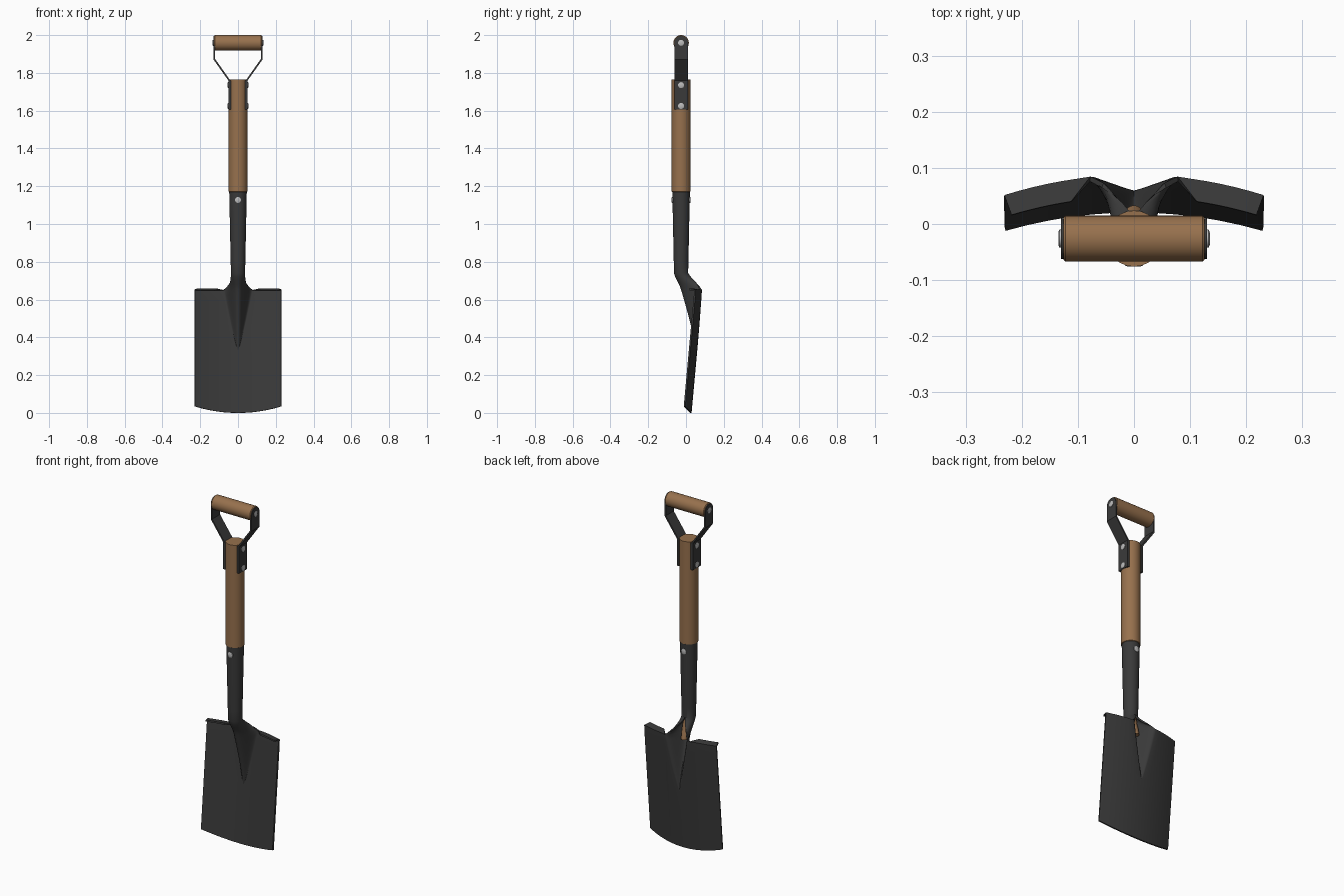
import bpy, bmesh, math
from mathutils import Vector

if "Cube" in bpy.data.objects:
    bpy.data.objects.remove(bpy.data.objects["Cube"])


def material(name, rgb):
    m = bpy.data.materials.new(name)
    m.diffuse_color = (*rgb, 1)
    m.use_nodes = True
    m.node_tree.nodes["Principled BSDF"].inputs["Base Color"].default_value = m.diffuse_color
    return m


STEEL = material("dark steel", (0.042, 0.042, 0.042))
WOOD = material("brown wood", (0.31, 0.165, 0.075))
RIVET = material("light rivet metal", (0.5, 0.5, 0.5))
CY = -0.026          # y of the handle axis
TOP = 0.65           # z of the blade's top edge


def finish(name, bm, mat, thickness=0, angle=35):
    bmesh.ops.remove_doubles(bm, verts=bm.verts, dist=1e-4)
    bmesh.ops.recalc_face_normals(bm, faces=bm.faces)
    me = bpy.data.meshes.new(name)
    bm.to_mesh(me)
    bm.free()
    ob = bpy.data.objects.new(name, me)
    bpy.context.collection.objects.link(ob)
    me.materials.append(mat)
    bpy.ops.object.select_all(action='DESELECT')
    ob.select_set(True)
    bpy.context.view_layer.objects.active = ob
    if thickness:
        mod = ob.modifiers.new("thickness", 'SOLIDIFY')
        mod.thickness = thickness
        mod.offset = 0
        bpy.ops.object.modifier_apply(modifier=mod.name)
    bpy.ops.object.shade_smooth_by_angle(angle=math.radians(angle))
    return ob


def skin(bm, rows):
    """Quads between neighbouring rows of points."""
    grid = [[bm.verts.new(p) for p in row] for row in rows]
    for a, b in zip(grid, grid[1:]):
        for i in range(len(a) - 1):
            bm.faces.new((a[i], a[i + 1], b[i + 1], b[i]))


def lathe(name, origin, axis, profile, mat, sides=24):
    """Capped round part; profile holds (distance along axis, radius, y shift)."""
    bm = bmesh.new()
    rot = Vector((0, 0, 1)).rotation_difference(Vector(axis))
    rings = []
    for h, r, dy in profile:
        ring = []
        for i in range(sides):
            a = math.tau * i / sides
            p = rot @ Vector((r * math.cos(a), r * math.sin(a), h))
            ring.append(bm.verts.new(p + Vector(origin) + Vector((0, dy, 0))))
        rings.append(ring)
    for a, b in zip(rings, rings[1:]):
        for i in range(sides):
            j = (i + 1) % sides
            bm.faces.new((a[i], a[j], b[j], b[i]))
    bm.faces.new(rings[0])
    bm.faces.new(rings[-1])
    return finish(name, bm, mat)


# Blade: curved sheet leaning back, with a V-shaped hollow running into the socket
def blade_y(x, z):
    return 0.025 + 0.091 * z - 0.036 * (x / 0.23) ** 2


def hollow(z):
    """Half width and depth of the hollow at height z."""
    t = max(0, (z - 0.33) / (TOP - 0.33))
    return 0.078 * t ** 0.85, 0.105 * t ** 1.2


def blade_point(x, z):
    return Vector((x, blade_y(x, z), z))


bm = bmesh.new()
hollow_z = [0.33, 0.36, 0.40, 0.44, 0.48, 0.52, 0.56, 0.595, 0.625, TOP]
for side in (-1, 1):
    rows = []
    for z0 in [0, 0.11, 0.22] + hollow_z:
        row = []
        for i in range(7):
            w = hollow(z0)[0]
            x = w + (0.23 - w) * i / 6
            z = z0 + 0.035 * (x / 0.23) ** 2 * max(0, 1 - z0 / 0.33)
            row.append(blade_point(side * x, z))
        rows.append(row)
    # Foot tread folded forward from the top edge
    tread = []
    for i in range(7):
        x = 0.112 + (0.218 - 0.112) * i / 6
        tread.append(Vector((side * x, blade_y(x, TOP) - 0.036, TOP + 0.004)))
    rows.append(tread)
    skin(bm, rows)

N = 28
steps = [2 * i / N - 1 for i in range(N + 1)]


def tube_ring(z):
    r = 0.033 + 0.009 * (z - 0.74) / 0.43
    return [Vector((r * math.sin(math.pi * s), CY - r * math.cos(math.pi * s), z))
            for s in steps]


def hollow_ring(z):
    w, d = hollow(z)
    return [blade_point(w * s, z) - Vector((0, d * math.cos(math.pi * s / 2) ** 2, 0))
            for s in steps]


# Socket tube, opening at the back into the hollow
rows = [hollow_ring(z) for z in hollow_z]
low, high = hollow_ring(TOP), tube_ring(0.74)
for f in (0.8, 0.6, 0.4, 0.2):
    g = f * f * (3 - 2 * f)
    ring = []
    for a, b in zip(high, low):
        ring.append(Vector((a.x + (b.x - a.x) * f ** 1.5,
                            a.y + (b.y - a.y) * (f + g) / 2,
                            a.z + (b.z - a.z) * f)))
    rows.append(ring)
rows += [tube_ring(z) for z in (0.74, 0.80, 0.95, 1.17)]
skin(bm, rows)
finish("blade_and_socket", bm, STEEL, thickness=0.009)

# Wooden shaft with a tapered end inside the socket
lathe("shaft", (0, CY, 0), (0, 0, 1),
      [(0.62, 0.017, 0.042), (0.66, 0.022, 0.027), (0.70, 0.026, 0.01),
       (0.75, 0.028, 0), (1.165, 0.037, 0), (1.172, 0.050, 0),
       (1.765, 0.050, 0)], WOOD)

# Wooden grip
lathe("grip", (0, CY, 1.959), (1, 0, 0),
      [(-0.126, 0.038, 0), (-0.122, 0.041, 0), (0.122, 0.041, 0),
       (0.126, 0.038, 0)], WOOD, 32)

# Steel straps carrying the grip, one each side
HALF = 0.036
path = [(0.046, 1.605), (0.046, 1.76), (0.126, 1.873), (0.126, 1.959)]
for side, label in ((-1, "left"), (1, "right")):
    bm = bmesh.new()
    rows = [[Vector((side * x, CY + HALF * k, z)) for k in (-1, 0, 1)] for x, z in path]
    for i in range(1, 9):        # rounded end
        a = math.pi / 2 * i / 8
        rows.append([Vector((side * 0.126, CY + k * HALF * math.cos(a),
                             1.959 + HALF * math.sin(a))) for k in (-1, 0, 1)])
    skin(bm, rows)
    finish(label + "_strap", bm, STEEL, thickness=0.009, angle=25)

    # Cheek filling between the strap and the round shaft
    bm = bmesh.new()
    bmesh.ops.create_cube(bm, size=1)
    for v in bm.verts:
        v.co = (side * (0.044 + v.co.x * 0.014), CY + v.co.y * 2 * HALF,
                1.683 + v.co.z * 0.156)
    finish(label + "_strap_cheek", bm, STEEL)

    # Strap rivets
    for n, (x, z) in enumerate(((0.049, 1.625), (0.049, 1.735), (0.129, 1.959))):
        lathe(f"{label}_strap_rivet_{n + 1}", (side * x, CY, z), (side, 0, 0),
              [(0, 0.016, 0), (0.004, 0.016, 0), (0.006, 0.011, 0)], RIVET, 16)

# Socket rivets, front and back
for d, label in ((-1, "front"), (1, "back")):
    lathe(label + "_socket_rivet", (0, CY + d * 0.043, 1.127), (0, d, 0),
          [(0, 0.016, 0), (0.005, 0.016, 0), (0.007, 0.011, 0)], RIVET, 16)
